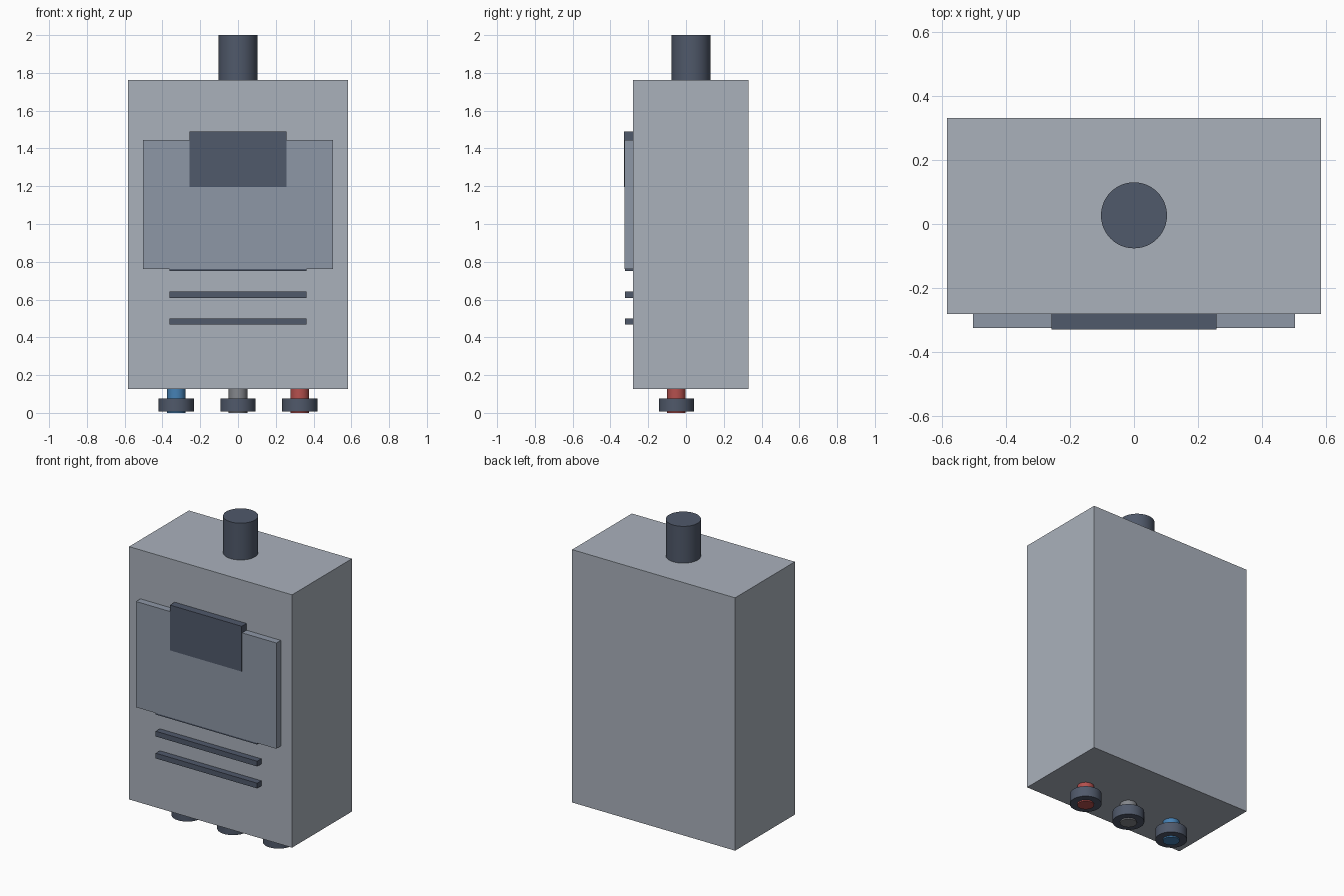
import bpy
import math

if "Cube" in bpy.data.objects:
    bpy.data.objects.remove(bpy.data.objects["Cube"])


def material(name, rgb):
    m = bpy.data.materials.new(name)
    m.diffuse_color = (*rgb, 1)
    m.use_nodes = True
    m.node_tree.nodes["Principled BSDF"].inputs["Base Color"].default_value = m.diffuse_color
    return m


CASE = material("case_grey", (0.40, 0.44, 0.50))
PANEL = material("panel_grey", (0.27, 0.31, 0.38))
DARK = material("dark_slate", (0.08, 0.10, 0.145))
BLUE = material("cold_blue", (0.06, 0.22, 0.46))
STEEL = material("pipe_grey", (0.23, 0.24, 0.26))
RED = material("hot_red", (0.46, 0.08, 0.075))


def box(name, x, y, z, mat):
    """Box from (min, max) ranges on each axis."""
    ranges = (x, y, z)
    bpy.ops.mesh.primitive_cube_add(size=1, location=[(a + b) / 2 for a, b in ranges])
    ob = bpy.context.object
    ob.name = name
    ob.scale = [b - a for a, b in ranges]
    bpy.ops.object.transform_apply(location=False, rotation=False, scale=True)
    ob.data.materials.append(mat)
    return ob


def cylinder(name, x, y, z, radius, mat):
    """Upright cylinder spanning the z range."""
    bpy.ops.mesh.primitive_cylinder_add(vertices=48, radius=radius, depth=z[1] - z[0],
                                        location=(x, y, (z[0] + z[1]) / 2))
    ob = bpy.context.object
    ob.name = name
    ob.data.materials.append(mat)
    bpy.ops.object.shade_smooth_by_angle(angle=math.radians(30))
    return ob


# Main casing
FRONT = -0.28
box("casing", (-0.583, 0.583), (FRONT, 0.331), (0.127, 1.762), CASE)

# Front cover and the control display on it
box("front_cover", (-0.502, 0.502), (-0.325, FRONT + 0.01), (0.762, 1.446), PANEL)
box("control_display", (-0.257, 0.257), (-0.329, FRONT + 0.01), (1.197, 1.49), DARK)

# Vent bars, the top one partly behind the cover
for i in range(3):
    z = 0.467 + i * 0.142
    box(f"vent_bar_{i + 1}", (-0.363, 0.363), (-0.322, FRONT + 0.01), (z, z + 0.034), DARK)

# Flue on top
cylinder("flue", 0, 0.027, (1.75, 2.0), 0.103, DARK)

# Pipe connections with collars underneath
for name, x, mat in (("cold_pipe", -0.327, BLUE), ("gas_pipe", 0, STEEL), ("hot_pipe", 0.327, RED)):
    cylinder(name, x, -0.051, (0.0, 0.137), 0.049, mat)
    cylinder(name + "_collar", x, -0.051, (0.008, 0.075), 0.093, DARK)
